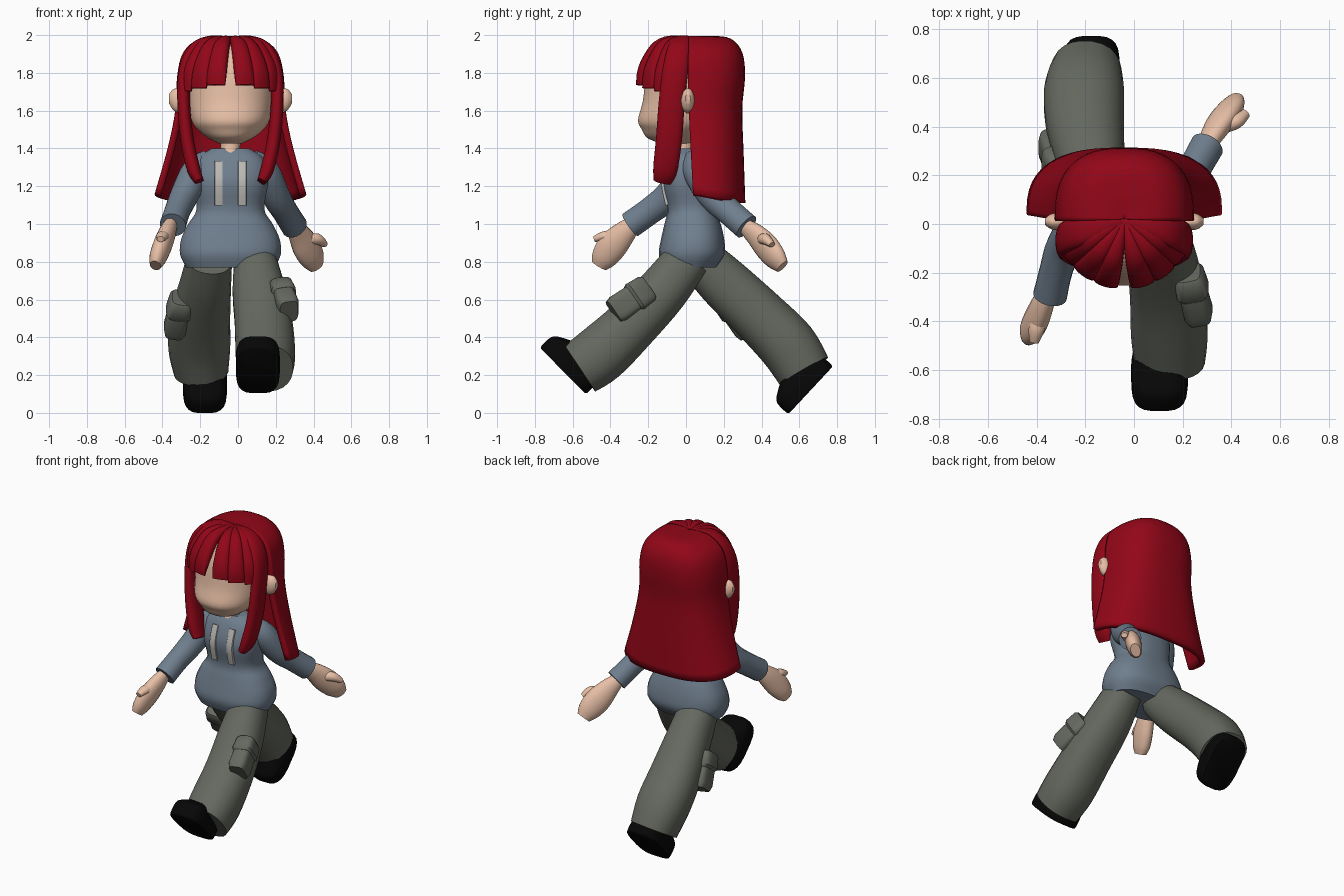
import bpy, bmesh, math
from mathutils import Vector

CX = -0.04  # centre line of head and torso


def mat(name, r, g, b):
    m = bpy.data.materials.new(name)
    m.diffuse_color = (r, g, b, 1)
    return m


HAIR = mat("red", 0.29, 0.002, 0.009)
SKIN = mat("skin", 0.80, 0.52, 0.38)
SHIRT = mat("blue grey", 0.16, 0.21, 0.27)
PANTS = mat("olive grey", 0.13, 0.14, 0.115)
SHOE = mat("black", 0.002, 0.002, 0.002)
PALE = mat("pale grey", 0.50, 0.49, 0.46)


def spline(p, steps):
    """Catmull-Rom resampling of equal-length tuples."""
    out = []
    for i in range(len(p) - 1):
        q = [p[max(i - 1, 0)], p[i], p[i + 1], p[min(i + 2, len(p) - 1)]]
        for k in range(steps):
            t = k / steps
            out.append([0.5 * (2 * b + (c - a) * t + (2*a - 5*b + 4*c - d) * t*t
                               + (3*b - a - 3*c + d) * t**3) for a, b, c, d in zip(*q)])
    return out + [list(p[-1])]


def spow(v, e):
    return math.copysign(abs(v) ** e, v)


def finish(name, bm, m):
    me = bpy.data.meshes.new(name)
    bm.to_mesh(me)
    bm.free()
    me.materials.append(m)
    ob = bpy.data.objects.new(name, me)
    bpy.context.collection.objects.link(ob)
    return ob


def loft(name, pts, m, side=(1, 0, 0), axis=None, e=1.0, n=20, steps=4):
    """Capped tube through (x, y, z, half size along side, other half size)."""
    p = spline(pts, steps)
    bm, rings = bmesh.new(), []
    for i, q in enumerate(p):
        t = Vector(axis) if axis else Vector(p[min(i + 1, len(p) - 1)][:3]) - Vector(p[max(i - 1, 0)][:3])
        t.normalize()
        s = Vector(side)
        s = (s - t * s.dot(t)).normalized()
        u = t.cross(s)
        ring = []
        for k in range(n):
            a = 2 * math.pi * (k + 0.5) / n
            ring.append(bm.verts.new(Vector(q[:3]) + s * q[3] * spow(math.cos(a), e)
                                     + u * q[4] * spow(math.sin(a), e)))
        rings.append(ring)
    for a, b in zip(rings, rings[1:]):
        for k in range(n):
            bm.faces.new((a[k], a[(k + 1) % n], b[(k + 1) % n], b[k]))
    bm.faces.new(rings[0][::-1])
    bm.faces.new(rings[-1])
    bmesh.ops.recalc_face_normals(bm, faces=bm.faces)
    return finish(name, bm, m)


UP = (0, 0, 1)

# Head, neck and ears
loft("head", [(CX, y, z, a, b) for z, y, a, b in (
    (1.425, -.05, .06, .08), (1.455, -.06, .12, .145), (1.50, -.04, .175, .195), (1.55, -.025, .207, .23),
    (1.65, 0, .225, .23), (1.80, 0, .225, .21), (1.90, 0, .185, .17), (1.95, 0, .11, .11))],
     SKIN, axis=UP, e=.92, n=28)
loft("neck", [(CX, -.03, 1.33, .05, .06), (CX, -.01, 1.40, .052, .05), (CX, -.005, 1.48, .055, .055)],
     SKIN, axis=UP)
for s in (-1, 1):
    loft("ear", [(CX + s * (.21 + d), .01, 1.64 + d * .2, r * .55, r) for d, r in
                 ((0, .05), (.05, .065), (.09, .058), (.115, .025))],
         SKIN, side=(0, 1, 0), axis=(s, 0, 0))

# Shirt body with two chest stripes
loft("shirt_body", [(CX, y, z, a, b) for z, y, a, b in (
    (.77, .02, .235, .14), (.84, .03, .268, .175), (.92, .035, .262, .168), (1.0, .035, .225, .15),
    (1.08, .03, .18, .13), (1.22, .01, .2, .135), (1.34, .01, .18, .1), (1.40, .01, .1, .06))],
     SHIRT, axis=UP, e=.82, n=28)
for s in (-1, 1):
    loft("chest_stripe", [(CX + s * .063, y, z, .022, .01) for z, y in
                          ((1.10, -.099), (1.22, -.121), (1.33, -.089))], PALE, e=.3, n=12)

# Sleeves and hands: one arm swings forward, the other back
arms = {
    "left": ([(-.15, .02, 1.35, .05, .05), (-.22, .0, 1.28, .078, .078), (-.285, -.09, 1.15, .075, .078),
              (-.32, -.19, 1.07, .068, .072), (-.345, -.295, .995, .07, .072)],
             [(-.355, -.28, 1.0, .035, .045), (-.375, -.33, .95, .046, .065), (-.40, -.39, .885, .05, .08),
              (-.425, -.435, .82, .045, .068), (-.437, -.46, .78, .03, .045)],
             [(-.385, -.37, .93, .03, .03), (-.40, -.43, .935, .028, .034), (-.41, -.485, .92, .016, .02)]),
    "right": ([(.07, .03, 1.35, .05, .05), (.14, .06, 1.28, .078, .078), (.20, .14, 1.15, .075, .078),
               (.25, .23, 1.065, .068, .072), (.30, .32, .985, .07, .072)],
              [(.295, .315, .985, .035, .045), (.325, .37, .94, .045, .065), (.36, .425, .88, .05, .08),
               (.395, .475, .82, .045, .072), (.415, .51, .775, .03, .045)],
              [(.36, .40, .915, .03, .03), (.42, .42, .92, .03, .03), (.46, .455, .89, .016, .02)]),
}
for side, (sleeve, palm, thumb) in arms.items():
    loft(side + "_sleeve", sleeve, SHIRT)
    hs = (1, 0, 0) if side == "left" else (.5, -.85, 0)
    loft(side + "_hand", palm, SKIN, side=hs)
    loft(side + "_thumb", thumb, SKIN, side=UP, n=12)

# Trouser legs in a long stride
loft("front_leg", [(.09, .01, .82, .11, .12), (.11, -.12, .65, .14, .135), (.135, -.28, .475, .153, .142),
                   (.145, -.45, .315, .158, .155), (.147, -.562, .235, .145, .148)], PANTS, e=.9, n=24)
loft("back_leg", [(-.15, .07, .82, .12, .12), (-.17, .2, .69, .135, .14), (-.2, .4, .5, .16, .15),
                  (-.205, .54, .355, .165, .157), (-.195, .625, .22, .145, .148)], PANTS, e=.9, n=24)

# Cargo pockets with flaps
for name, a, b in (("front", (.225, -.21, .655), (.27, -.385, .535)),
                   ("back", (-.30, .21, .60), (-.34, .34, .425))):
    a, b = Vector(a), Vector(b)
    for part, f0, f1, g in (("pocket", 0, 1, 0), ("pocket_flap", -.06, .42, .008)):
        ends = [(*a.lerp(b, f0 + (f1 - f0) * k), w + g, h + g) for k, w, h in
                ((0, .042, .06), (.15, .054, .07), (.85, .06, .075), (1, .048, .065))]
        loft(name + "_" + part, ends, PANTS, e=.5, n=20, steps=1)

# Shoes: stacked outlines from the sole up into the cuff
for name, c, toe, up in (("front_shoe", (.105, -.652, .222), (0, -.7, .71), (0, .71, .7)),
                         ("back_shoe", (-.175, .66, .120), (0, -.68, -.73), (0, -.73, .68))):
    c, toe, up = Vector(c), Vector(toe), Vector(up)
    loft(name, [(*(c + up * h + toe * s), w, l) for h, s, w, l in (
        (0, 0, .112, .165), (.015, 0, .116, .175), (.08, 0, .116, .172), (.115, -.01, .105, .15),
        (.17, -.06, .08, .09))], SHOE, axis=up, e=.62, n=24, steps=3)

# Long back hair: half dome flaring into a curtain
rows = spline([(1.975, .001, .001), (1.978, .08, .12), (1.965, .16, .21), (1.90, .235, .262),
               (1.78, .265, .275), (1.60, .275, .258), (1.40, .315, .255), (1.155, .385, .252)], 4)
bm, grid, N = bmesh.new(), [], 28
for z, rx, ry in rows:
    line = []
    low = min(1, max(0, (1.65 - z) / .5))
    for k in range(N + 1):
        t = math.radians(-6 + 192 * k / N)
        c, s = spow(math.cos(t), .75), spow(math.sin(t), .75)
        line.append(bm.verts.new((CX + rx * c, .02 + .025 * low + ry * s * (.15 if s < 0 else 1),
                                  z - .045 * low * max(0, s))))
    grid.append(line)
for a, b in zip(grid, grid[1:]):
    for k in range(N):
        bm.faces.new((a[k], b[k], b[k + 1], a[k + 1]))
back = finish("back_hair", bm, HAIR)
sol = back.modifiers.new("thickness", "SOLIDIFY")
sol.thickness, sol.offset = .035, 0

# Fringe strands fan out from the crown, leaving a centre parting
for s in (-1, 1):
    for i, deg in enumerate((16, 37, 58)):
        f = math.radians(deg) * s
        d = Vector((math.sin(f), -math.cos(f), 0))
        loft("fringe_strand", [(*(Vector((CX, .02, z)) + d * r), w, th) for r, z, w, th in (
            (0, 1.965, .015, .015), (.09, 1.968, .03, .03), (.17, 1.94, .043, .035),
            (.23, 1.86, .05, .034), (.262, 1.79, .053, .026), (.275, 1.735 - .016 * i, .05, .014))],
             HAIR, side=(math.cos(f), math.sin(f), 0), e=.9, n=14)
    # Long lock in front of the ear
    loft("side_lock", [(CX + s * x, y, z, w, th) for x, y, z, w, th in (
        (.005, .01, 1.97, .02, .015), (.10, -.01, 1.973, .045, .025), (.19, -.035, 1.93, .06, .03),
        (.24, -.055, 1.82, .068, .034), (.248, -.075, 1.65, .07, .034), (.23, -.09, 1.45, .07, .036),
        (.195, -.11, 1.29, .065, .036), (.165, -.125, 1.225, .048, .024))],
         HAIR, side=(0, 1, 0), e=.85, n=16)

# Smooth surfaces with crisp cut ends
bpy.ops.object.select_all(action='DESELECT')
for ob in bpy.context.scene.objects:
    ob.select_set(True)
bpy.context.view_layer.objects.active = back
bpy.ops.object.shade_smooth_by_angle(angle=math.radians(40))
